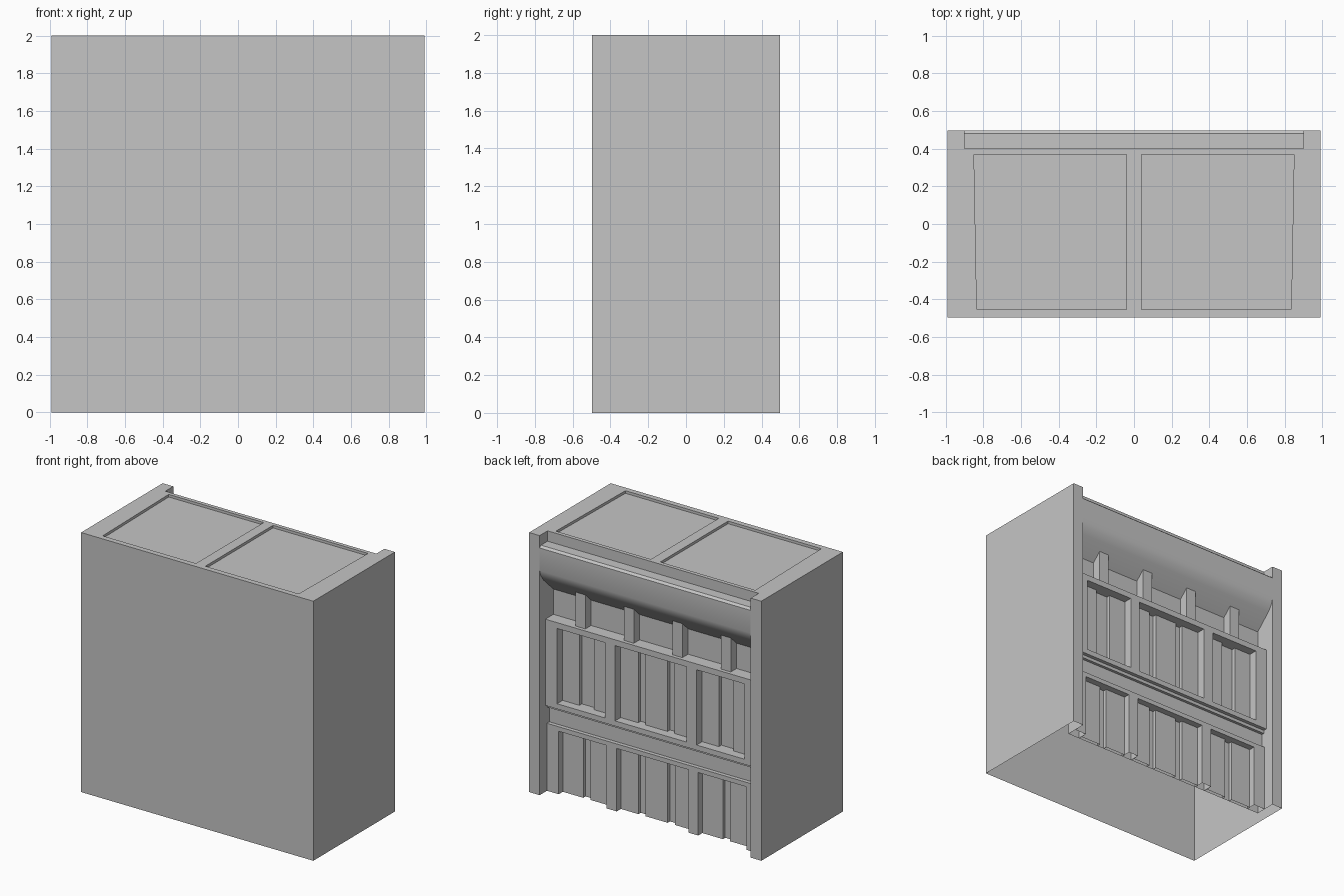
import bpy, bmesh
from mathutils import Vector

old = bpy.data.objects.get("Cube")
if old:
    bpy.data.objects.remove(old, do_unlink=True)

grey = bpy.data.materials.new("plain_grey")
grey.use_nodes = True
colour = (0.56, 0.56, 0.56, 1)
grey.diffuse_color = colour
grey.node_tree.nodes["Principled BSDF"].inputs["Base Color"].default_value = colour

WALL = 0.33              # plane of the wall behind the facade parts
INNER, OUTER = 0.9, 0.99  # inner and outer sides of the end piers
DEPTH = 0.497            # half of the building depth
ROOF = 1.97              # underside of the roof slab
OPENINGS = [(-0.8, -0.39), (-0.305, 0.305), (0.39, 0.8)]


def finish(name, bm):
    mesh = bpy.data.meshes.new(name)
    bm.to_mesh(mesh)
    bm.free()
    mesh.materials.append(grey)
    ob = bpy.data.objects.new(name, mesh)
    bpy.context.scene.collection.objects.link(ob)
    return ob


def boxes(name, ranges):
    """Boxes (x0, x1, y0, y1, z0, z1), open at the wall and at the ground."""
    bm = bmesh.new()
    for x0, x1, y0, y1, z0, z1 in ranges:
        cube = bmesh.ops.create_cube(bm, size=1)["verts"]
        bmesh.ops.scale(bm, vec=(x1 - x0, y1 - y0, z1 - z0), verts=cube)
        mid = Vector((x0 + x1, y0 + y1, z0 + z1)) / 2
        bmesh.ops.translate(bm, vec=mid, verts=cube)
    bm.normal_update()
    hidden = [f for f in bm.faces if f.normal.y < -0.5 or f.calc_center_median().z < 0.001]
    bmesh.ops.delete(bm, geom=hidden, context="FACES")
    return finish(name, bm)


def strip(name, points, sweep):
    """Open sheet: a path of points swept along one direction."""
    bm = bmesh.new()
    rows = [(bm.verts.new(p), bm.verts.new(Vector(p) + Vector(sweep))) for p in points]
    for (a, a2), (b, b2) in zip(rows, rows[1:]):
        bm.faces.new((a, b, b2, a2))
    return finish(name, bm)


def slab(name, outline, z0, z1):
    """Closed plate with the given plan."""
    bm = bmesh.new()
    face = bm.faces.new([bm.verts.new((x, y, z0)) for x, y in outline])
    new = bmesh.ops.extrude_face_region(bm, geom=[face])["geom"]
    bmesh.ops.translate(bm, vec=(0, 0, z1 - z0),
                        verts=[g for g in new if isinstance(g, bmesh.types.BMVert)])
    bmesh.ops.recalc_face_normals(bm, faces=bm.faces)
    return finish(name, bm)


# Hollow outer walls with the end piers, open at the ground
half = [(OUTER, -DEPTH), (OUTER, DEPTH), (INNER, DEPTH)]
mirrored = [(-x, y) for x, y in reversed(half)]
plan = [(-INNER, WALL)] + mirrored + half + [(INNER, WALL)]
strip("outer_walls", [(x, y, 0) for x, y in plan], (0, 0, ROOF))

# Roof slab with two sunken panels
roof = slab("roof", [(-INNER, 0.4)] + mirrored + half + [(INNER, 0.4)], ROOF, 2)
for s in (-1, 1):
    cutter = slab("roof_panel_cutter", [(s * 0.04, -0.455), (s * 0.835, -0.455),
                                        (s * 0.85, 0.37), (s * 0.04, 0.37)], 1.98, 2.1)
    cutter.hide_render = True
    cut = roof.modifiers.new("roof_panel", "BOOLEAN")
    cut.operation, cut.solver, cut.object = "DIFFERENCE", "EXACT", cutter
    bpy.context.view_layer.update()
    result = bpy.data.meshes.new_from_object(roof.evaluated_get(bpy.context.evaluated_depsgraph_get()))
    roof.modifiers.clear()
    roof.data = result
    bpy.data.objects.remove(cutter, do_unlink=True)

# Facade wall rising into the cornice with its sloping soffit
profile = [(WALL, 0), (WALL, 1.525), (0.45, 1.64), (0.482, 1.685), (DEPTH, 1.73),
           (DEPTH, 1.905), (0.48, 1.92), (0.4, 1.92), (0.4, ROOF)]
facade = strip("facade_wall_and_cornice", [(-INNER, y, z) for y, z in profile], (2 * INNER, 0, 0))
bpy.ops.object.select_all(action="DESELECT")
facade.select_set(True)
bpy.context.view_layer.objects.active = facade
bpy.ops.object.shade_smooth_by_angle(angle=0.6)

# Short posts under the cornice
boxes("cornice_posts", [(c - 0.042, c + 0.042, WALL, 0.4, 1.3, 1.61)
                        for c in (-0.62, -0.207, 0.207, 0.62)])


def storey(name, front, bottom, sill, head, top, pane, side_slot):
    """Frame around three openings, filled with slotted panels."""
    parts = [(-INNER, INNER, WALL, front, head, top)]
    if sill > bottom:
        parts.append((-INNER, INNER, WALL, front, bottom, sill))
    edges = [-INNER] + [x for o in OPENINGS for x in o] + [INNER]
    parts += [(a, b, WALL, front, sill, head) for a, b in zip(edges[::2], edges[1::2])]
    boxes(name + "_frame", parts)
    panels = []
    for a, b in OPENINGS:
        c = (a + b) / 2
        if abs(c) < 0.1:
            cuts = [a, -0.155, -0.095, 0.095, 0.155, b]
        else:
            cuts = [a, c - side_slot, c + side_slot, b]
        panels += [(p, q, WALL, pane, sill, head) for p, q in zip(cuts[::2], cuts[1::2])]
    boxes(name + "_panels", panels)


storey("upper_storey", 0.428, 0.665, 0.705, 1.285, 1.33, 0.36, 0.062)
storey("lower_storey", 0.408, 0, 0, 0.485, 0.52, 0.358, 0.03)

# Band between the storeys with a small moulding above it
boxes("middle_band", [(-INNER, INNER, WALL, 0.378, 0.5, 0.665),
                      (-INNER, INNER, WALL, 0.4, 0.64, 0.665)])
